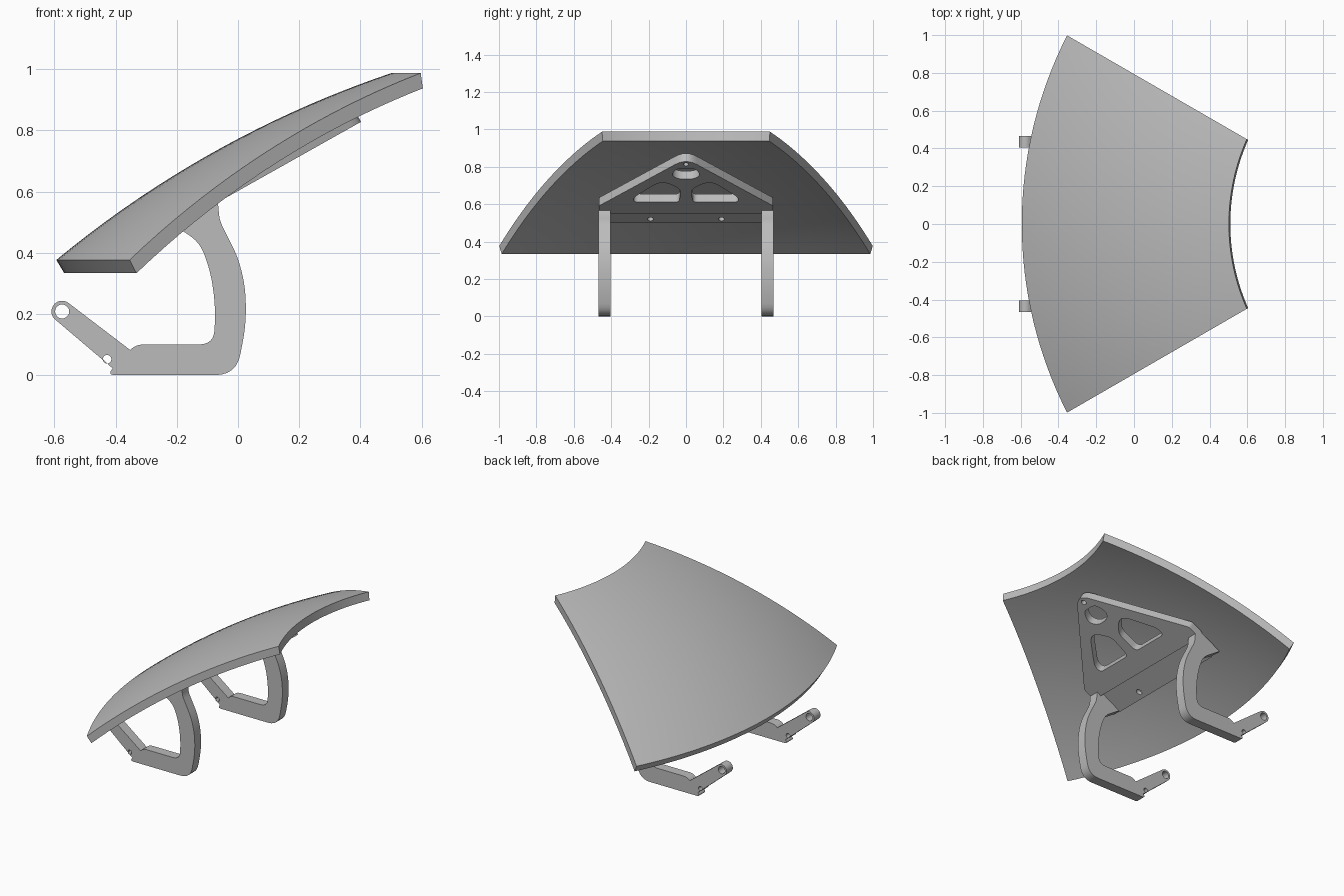
import bpy, bmesh
from math import sin, cos, asin, sqrt, radians, pi, atan
from mathutils import Matrix, Vector

cube = bpy.data.objects.get("Cube")
if cube:
    bpy.data.objects.remove(cube, do_unlink=True)

grey = bpy.data.materials.new("plain_grey")
grey.use_nodes = True
colour = (0.5, 0.5, 0.5, 1)
grey.diffuse_color = colour
grey.node_tree.nodes["Principled BSDF"].inputs["Base Color"].default_value = colour


def finish(name, mesh, angle=35):
    """Link a mesh as a shaded, coloured object."""
    mesh.materials.clear()
    mesh.materials.append(grey)
    obj = bpy.data.objects.new(name, mesh)
    bpy.context.collection.objects.link(obj)
    bpy.ops.object.select_all(action='DESELECT')
    obj.select_set(True)
    bpy.context.view_layer.objects.active = obj
    bpy.ops.object.shade_smooth_by_angle(angle=radians(angle))
    return obj


def rounded(corners, steps=6):
    """Turn (x, y, cut) corners into an outline with rounded corners."""
    out = []
    n = len(corners)
    for i, c in enumerate(corners):
        p = Vector(c[:2])
        cut = c[2] if len(c) > 2 else 0
        if not cut:
            out.append(p)
            continue
        a = Vector(corners[i - 1][:2]) - p
        b = Vector(corners[(i + 1) % n][:2]) - p
        a *= min(cut / a.length, 0.5)
        b *= min(cut / b.length, 0.5)
        for k in range(steps + 1):
            t = k / steps
            out.append(p + a * (1 - t) ** 2 + b * t ** 2)
    return out


def circle(x, y, r, start=0, end=360, n=20):
    count = n if end - start == 360 else n + 1
    angles = [radians(start + (end - start) * k / n) for k in range(count)]
    return [Vector((x + r * cos(a), y + r * sin(a))) for a in angles]


def cut_plate(name, loops, thickness, matrix):
    """Extrude an outline with holes, centred on its own plane."""
    curve = bpy.data.curves.new(name, 'CURVE')
    curve.dimensions = '2D'
    curve.fill_mode = 'BOTH'
    curve.extrude = thickness / 2
    for loop in loops:
        spline = curve.splines.new('POLY')
        spline.points.add(len(loop) - 1)
        for point, co in zip(spline.points, loop):
            point.co = (co[0], co[1], 0, 1)
        spline.use_cyclic_u = True
    temp = bpy.data.objects.new(name + "_outline", curve)
    bpy.context.collection.objects.link(temp)
    bpy.context.view_layer.update()
    depsgraph = bpy.context.evaluated_depsgraph_get()
    mesh = bpy.data.meshes.new_from_object(temp.evaluated_get(depsgraph))
    bpy.data.objects.remove(temp, do_unlink=True)
    mesh.transform(matrix)
    bm = bmesh.new()
    bm.from_mesh(mesh)
    bmesh.ops.remove_doubles(bm, verts=bm.verts, dist=0.0002)
    bmesh.ops.recalc_face_normals(bm, faces=bm.faces)
    bm.to_mesh(mesh)
    bm.free()
    return finish(name, mesh)


# Domed panel: a wedge of a thick spherical shell
AXIS_X, CENTRE_Z = 1.606, -2.281
ROWS, COLS = 20, 32


def shell_grid(bm, radius, r_out, r_in):
    grid = []
    for i in range(ROWS + 1):
        r = r_out + (r_in - r_out) * i / ROWS
        z = CENTRE_Z + sqrt(radius ** 2 - r ** 2)
        limit = pi / 6 - asin(0.1155 / r)
        angles = [limit * (2 * j / COLS - 1) for j in range(COLS + 1)]
        grid.append([bm.verts.new((AXIS_X - r * cos(a), r * sin(a), z)) for a in angles])
    return grid


def rim(grid):
    return (grid[0][:-1] + [row[-1] for row in grid[:-1]]
            + grid[-1][:0:-1] + [row[0] for row in grid[:0:-1]])


bm = bmesh.new()
top = shell_grid(bm, 3.45, 2.2, 1.104)
bottom = shell_grid(bm, 3.4, 2.174, 1.096)
for g in (top, bottom):
    for i in range(ROWS):
        for j in range(COLS):
            bm.faces.new((g[i][j], g[i][j + 1], g[i + 1][j + 1], g[i + 1][j]))
upper, lower = rim(top), rim(bottom)
for k in range(len(upper)):
    bm.faces.new((upper[k - 1], upper[k], lower[k], lower[k - 1]))
bmesh.ops.recalc_face_normals(bm, faces=bm.faces)
panel_mesh = bpy.data.meshes.new("domed_panel")
bm.to_mesh(panel_mesh)
bm.free()
finish("domed_panel", panel_mesh)

# Sloping mounting plate under the panel; outlines use horizontal x
SLOPE = atan(0.562)
THICK = 0.05


def slope_matrix(offset):
    c, s = cos(SLOPE), sin(SLOPE)
    base = Vector((0, 0, 0.602)) + Vector((-s, 0, c)) * offset
    turn = Matrix(((c, 0, -s), (0, 1, 0), (s, 0, c))).to_4x4()
    return Matrix.Translation(base) @ turn @ Matrix.Diagonal((1 / c, 1, 1, 1))


def mirror(corners):
    return [(c[0], -c[1], *c[2:]) for c in corners]


outline = [(-0.093, -0.466), (-0.02, -0.466, 0.01), (0.43, 0, 0.08),
           (-0.02, 0.466, 0.01), (-0.093, 0.466)]
side_pocket = [(0.015, 0.035, 0.03), (0.015, 0.28, 0.03), (0.06, 0.28, 0.03),
               (0.2, 0.15, 0.04), (0.2, 0.1, 0.04), (0.14, 0.03, 0.03)]
tip_pocket = [(0.235, 0.04, 0.03), (0.27, 0.08, 0.03), (0.335, 0.05, 0.03),
              (0.335, -0.05, 0.03), (0.27, -0.08, 0.03), (0.235, -0.04, 0.03)]
cut_plate("mounting_plate",
          [rounded(outline), rounded(side_pocket), rounded(mirror(side_pocket)),
           rounded(tip_pocket), circle(0.375, 0, 0.014)],
          THICK, slope_matrix(THICK / 2))

# Thinner lip between the legs, with two bolt holes
lip = [(-0.085, -0.41), (-0.085, 0.41), (-0.223, 0.41), (-0.223, -0.41)]
cut_plate("mounting_lip",
          [rounded(lip), circle(-0.185, 0.19, 0.016), circle(-0.185, -0.19, 0.016)],
          THICK / 2, slope_matrix(THICK * 0.75))

# Pair of hooked legs with a pierced boss at the end
leg = circle(-0.575, 0.208, 0.035, 59, 222) + rounded([
    (-0.43, 0, 0.03), (-0.005, 0, 0.07), (0.027, 0.17, 0.06), (0.024, 0.29, 0.05),
    (0, 0.385, 0.04), (-0.06, 0.505, 0.02), (-0.066, 0.567), (-0.09, 0.6),
    (-0.247, 0.515), (-0.125, 0.434, 0.04), (-0.09, 0.34, 0.05), (-0.074, 0.23, 0.05),
    (-0.078, 0.1, 0.05), (-0.335, 0.1, 0.025)])
for side, y in (("left", 0.436), ("right", -0.436)):
    upright = Matrix.Translation((0, y, 0)) @ Matrix.Rotation(pi / 2, 4, 'X')
    cut_plate(side + "_leg",
              [leg, circle(-0.575, 0.208, 0.023), circle(-0.428, 0.052, 0.014)],
              0.062, upright)
